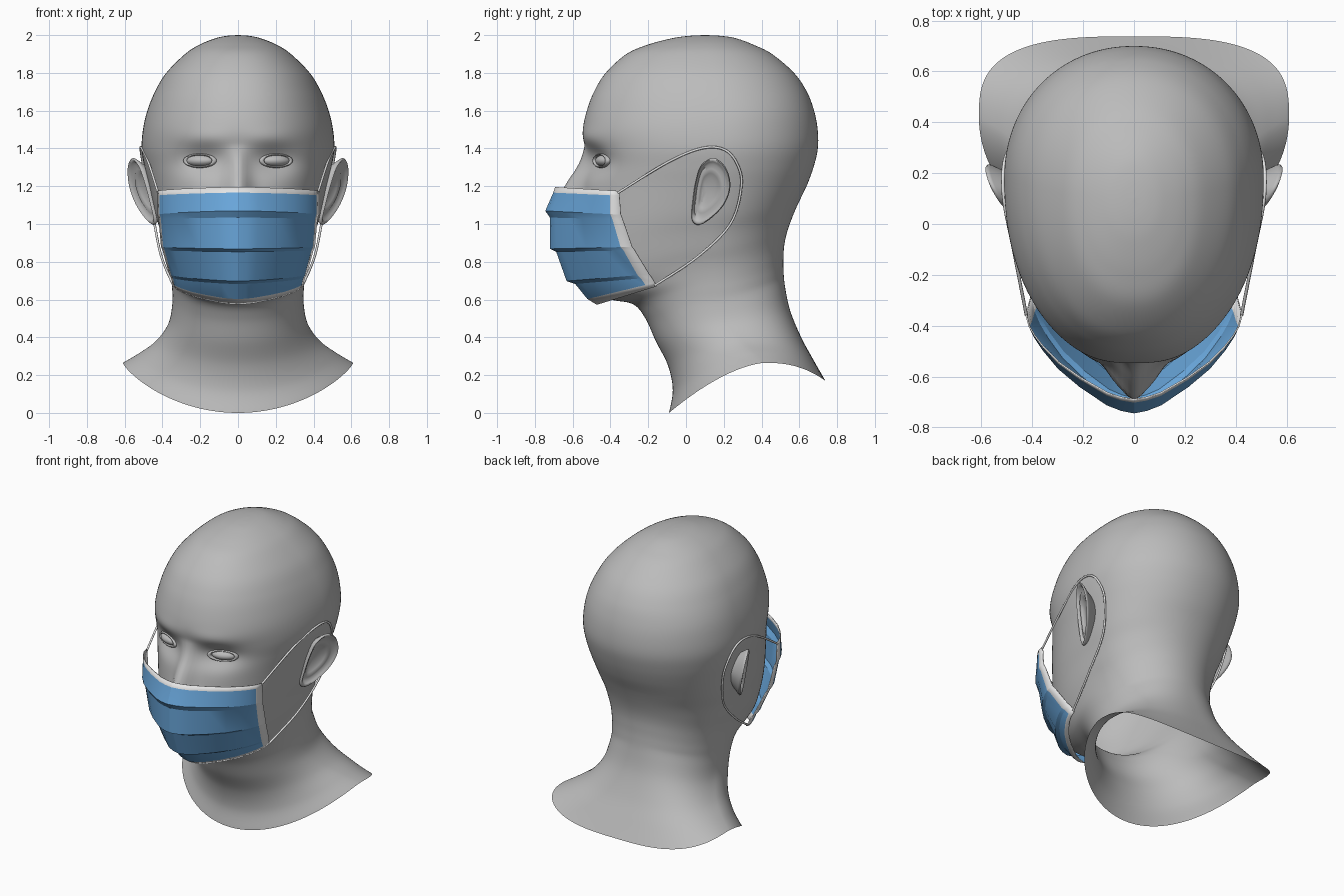
import bpy, bmesh, math
from math import sin, cos, pi, exp

if "Cube" in bpy.data.objects:
    bpy.data.objects.remove(bpy.data.objects["Cube"])


def material(name, rgb):
    m = bpy.data.materials.new(name)
    m.diffuse_color = (*rgb, 1)
    m.use_nodes = True
    m.node_tree.nodes["Principled BSDF"].inputs["Base Color"].default_value = m.diffuse_color
    return m


GREY = material("head grey", (0.50, 0.50, 0.50))
BLUE = material("mask blue", (0.14, 0.38, 0.70))
WHITE = material("trim white", (0.78, 0.78, 0.78))


def spline(pts, steps, closed=False):
    """Catmull-Rom through tuples of any length."""
    n, out = len(pts), []
    get = lambda i: pts[i % n] if closed else pts[max(0, min(n - 1, i))]
    for i in range(n if closed else n - 1):
        p = [get(i + k) for k in (-1, 0, 1, 2)]
        for j in range(steps):
            t = j / steps
            out.append(tuple(0.5 * (2 * b + (c - a) * t + (2 * a - 5 * b + 4 * c - d) * t * t
                                    + (3 * b - a - 3 * c + d) * t ** 3) for a, b, c, d in zip(*p)))
    return out if closed else out + [pts[-1]]


def loft(name, rings, mats, closed=True, rule=None, angle=60):
    """Skin rows of points; rule(row, col) picks the material."""
    bm = bmesh.new()
    rows = [[bm.verts.new(p) for p in r] for r in rings]
    n = len(rows[0])
    for i in range(len(rows) - 1):
        for j in range(n if closed else n - 1):
            k = (j + 1) % n
            f = bm.faces.new((rows[i][j], rows[i][k], rows[i + 1][k], rows[i + 1][j]))
            if rule:
                f.material_index = rule(i, j)
    bmesh.ops.remove_doubles(bm, verts=bm.verts, dist=1e-5)
    bmesh.ops.recalc_face_normals(bm, faces=bm.faces)
    me = bpy.data.meshes.new(name)
    bm.to_mesh(me)
    bm.free()
    ob = bpy.data.objects.new(name, me)
    bpy.context.collection.objects.link(ob)
    for m in mats:
        me.materials.append(m)
    smooth(ob, angle)
    return ob


def smooth(ob, angle=60):
    bpy.ops.object.select_all(action='DESELECT')
    ob.select_set(True)
    bpy.context.view_layer.objects.active = ob
    bpy.ops.object.shade_smooth_by_angle(angle=math.radians(angle))


# --- Head and neck: level skull rings (z, front y, half width, widest y, back y)
skull = [(2.0, .1, 0, .1, .1), (1.996, .015, .06, .1, .185), (1.983, -.075, .12, .1, .265),
         (1.95, -.2, .203, .11, .355), (1.9, -.315, .28, .12, .455), (1.8, -.425, .38, .14, .572),
         (1.7, -.487, .44, .16, .640), (1.6, -.525, .48, .18, .678), (1.5, -.545, .503, .18, .697),
         (1.4, -.535, .51, .18, .698), (1.3, -.535, .495, .18, .675), (1.2, -.55, .472, .17, .638)]
# tilted jaw, neck and shoulder rings (front y, z, half width, side y, z, back y, z)
neck = [(-.57, 1.0, .44, .15, 1.06, .59, 1.1), (-.57, .85, .41, .13, .96, .555, 1.015),
        (-.54, .72, .387, .13, .87, .532, .945), (-.50, .64, .367, .14, .80, .52, .885),
        (-.40, .60, .355, .15, .735, .516, .825), (-.28, .575, .349, .16, .665, .516, .76),
        (-.215, .5, .348, .18, .575, .524, .67), (-.16, .38, .370, .22, .47, .552, .54),
        (-.095, .25, .435, .30, .38, .61, .40), (-.07, .12, .525, .37, .315, .675, .28),
        (-.09, 0, .61, .42, .265, .738, .17)]
stations = [(f, z, w, s, z, b, z) for z, f, w, s, b in skull] + neck


def bump(x, z, cx, cz, sx, sz):
    return exp(-((abs(x) - cx) / sx) ** 2 - ((z - cz) / sz) ** 2)


def face_relief(x, z):
    d = 0.05 * bump(x, z, .19, 1.335, .13, .075)             # eye sockets
    d -= 0.012 * bump(x, z, .17, 1.45, .14, .05)             # brows
    d -= 0.02 * bump(x, z, 0, .84, .12, .05)                 # lips
    d -= 0.03 * bump(x, z, .08, 1.07, .035, .04)             # nostril wings
    t = (1.42 - z) / .31                                     # nose wedge
    if 0 < t < 1.35:
        h = t ** 1.1 if t < 1 else max(0, 1 - ((t - 1) / .35) ** 2)
        d -= 0.135 * h * exp(-(x / (.045 + .025 * t)) ** 2)
    return d


N = 160
rings = []
table = spline(stations, 7)
for i, (yf, zf, w, ys, zs, yb, zb) in enumerate(table):
    ring = []
    low = max(0, (i / (len(table) - 1) - .8) / .2)           # 0 above, 1 at the cut edge
    for j in range(N):
        a = 2 * pi * j / N
        c, s = cos(a), sin(a)
        e = 2 / (2.2 - .2 * low if c > 0 else 2.08 + .9 * low)
        ac, x = abs(c) ** e, math.copysign(abs(s) ** e, s) * max(w, 0)
        ey, ez = (yf, zf) if c > 0 else (yb, zb)
        y, z = ys + (ey - ys) * ac, zs + (ez - zs) * abs(c) ** (1.4 + .2 * low)
        if c > 0.3:
            y += face_relief(x, z)
        ring.append((x, y, z))
    rings.append(ring)
loft("head_and_neck", rings, [GREY], angle=80)

# --- Ears, eyes and ear loops, one per side
ear_outline = spline([(.145, 1.35), (.21, 1.3), (.235, 1.2), (.2, 1.1), (.12, 1.02),
                      (.06, .995), (.03, 1.03), (.035, 1.12), (.05, 1.22), (.08, 1.31)], 5, True)
ear_layers = [(.6, -.09), (.8, -.04), (.97, -.008), (1, .002), (.96, .011), (.88, .004),
              (.80, -.014), (.66, -.006), (.52, -.016), (.36, -.028), (0, -.028)]
loop_path = [(.423, -.36, 1.165), (.474, -.1, 1.325), (.510, .08, 1.40), (.515, .2, 1.395),
             (.503, .27, 1.32), (.478, .293, 1.2), (.442, .235, 1.0), (.405, .06, .825),
             (.342, -.165, .675)]
for side, s in (("right", 1), ("left", -1)):
    layers = []
    for k, off in ear_layers:
        layer = []
        for y, z in ear_outline:
            y, z = .115 + (y - .115) * k, 1.18 + (z - 1.18) * k
            layer.append((s * (.508 + .2 * (z - 1.25) + .48 * (y - .09) + off), y, z))
        layers.append(layer)
    loft(side + "_ear", layers, [GREY], angle=80)

    # eyeball and almond-shaped lid rim
    tilt = s * math.radians(24)
    bpy.ops.mesh.primitive_uv_sphere_add(segments=32, ring_count=16, radius=1,
                                         location=(s * .2, -.423, 1.335), rotation=(0, 0, tilt))
    eye = bpy.context.object
    eye.name, eye.scale = side + "_eye", (.083, .05, .034)
    bpy.ops.mesh.primitive_torus_add(major_radius=.083, minor_radius=.014, major_segments=40,
                                     minor_segments=10, location=(s * .2, -.445, 1.335),
                                     rotation=(pi / 2, 0, tilt))
    lid = bpy.context.object
    lid.name, lid.scale = side + "_eyelid", (1, .40, 1.2)
    for ob in (eye, lid):
        ob.data.materials.append(GREY)
        smooth(ob, 80)

    # elastic loop
    cu = bpy.data.curves.new(side + "_ear_loop", 'CURVE')
    cu.dimensions, cu.bevel_depth, cu.bevel_resolution = '3D', .0065, 2
    path = spline(loop_path, 8)
    sp = cu.splines.new('POLY')
    sp.points.add(len(path) - 1)
    for p, (x, y, z) in zip(sp.points, path):
        p.co = (s * x, y, z, 1)
    cu.materials.append(WHITE)
    bpy.context.collection.objects.link(bpy.data.objects.new(side + "_ear_loop", cu))

# --- Pleated mask: rows (front y, z, side x, y, z), columns (x fraction, depth fraction)
pleats = [(-.69, 1.195, .425, -.355, 1.175), (-.70, 1.165, .425, -.352, 1.15),
          (-.742, 1.07, .425, -.345, 1.05), (-.718, 1.035, .418, -.335, 1.025),
          (-.718, .87, .405, -.285, .88), (-.685, .855, .397, -.272, .862),
          (-.63, .70, .362, -.195, .735), (-.585, .685, .352, -.182, .718),
          (-.52, .605, .345, -.165, .69), (-.47, .575, .337, -.157, .67)]
half = [(0, 0), (.12, .025), (.25, .08), (.5, .26), (.7, .44), (.84, .62), (.92, .75), (.97, .86), (1, 1)]
cols = [(-u, t) for u, t in half[:0:-1]] + half
grid = [[(u * sx, fy + (sy - fy) * t, fz + (sz - fz) * t) for u, t in cols]
        for fy, fz, sx, sy, sz in pleats]
last_r, last_c = len(pleats) - 2, len(cols) - 2
mask = loft("face_mask", grid, [BLUE, WHITE], closed=False, angle=18,
            rule=lambda i, j: int(i in (0, last_r) or j in (0, last_c)))
mod = mask.modifiers.new("thickness", 'SOLIDIFY')
mod.thickness, mod.offset = .006, 0
